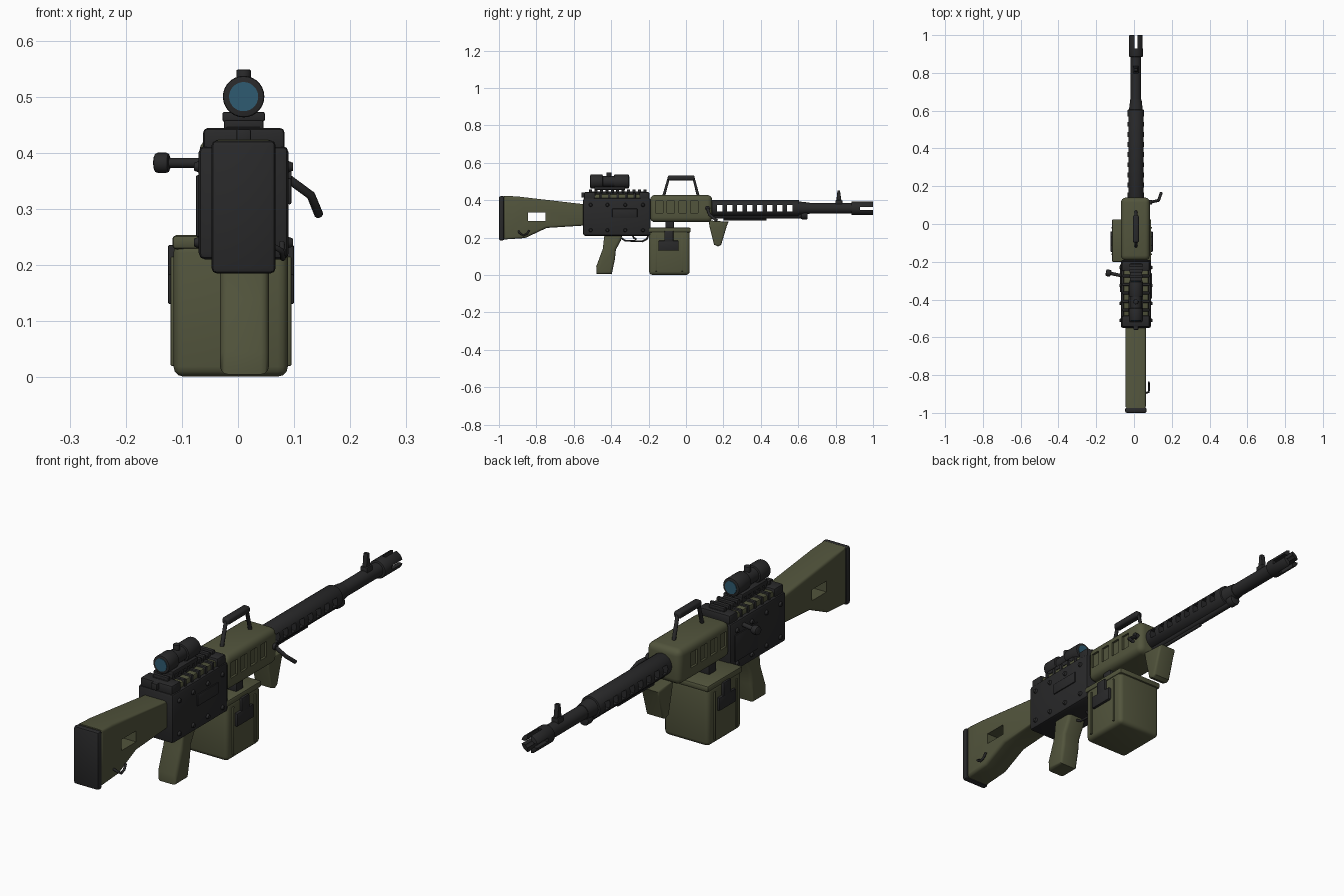
import bpy, bmesh, math
from mathutils import Vector

if "Cube" in bpy.data.objects:
    bpy.data.objects.remove(bpy.data.objects["Cube"])

CX = 0.01        # centre line of the body
BORE = 0.357     # height of the barrel axis


def material(name, rgb):
    m = bpy.data.materials.new(name)
    m.use_nodes = True
    m.diffuse_color = (*rgb, 1)
    node = m.node_tree.nodes["Principled BSDF"]
    node.inputs["Base Color"].default_value = (*rgb, 1)
    node.inputs["Roughness"].default_value = 0.7
    return m


GREEN = material("olive green", (0.085, 0.09, 0.046))
BLACK = material("gunmetal black", (0.022, 0.022, 0.023))
GLASS = material("lens blue", (0.028, 0.105, 0.165))


def finish(name, bm, mat, bevel=0, segments=2):
    if bevel:
        edges = [e for e in bm.edges if e.calc_face_angle(0) > 0.6]
        bmesh.ops.bevel(bm, geom=edges, offset=bevel, segments=segments,
                        profile=0.5, affect='EDGES', clamp_overlap=True)
    bmesh.ops.recalc_face_normals(bm, faces=bm.faces)
    me = bpy.data.meshes.new(name)
    bm.to_mesh(me)
    bm.free()
    me.materials.append(mat)
    me.shade_smooth()
    me.set_sharp_from_angle(angle=math.radians(35))
    ob = bpy.data.objects.new(name, me)
    bpy.context.collection.objects.link(ob)
    return ob


def box(name, x, y, z, mat, bevel=0.004, segments=2):
    """Box from (low, high) ranges."""
    bm = bmesh.new()
    bmesh.ops.create_cube(bm, size=1)
    for v in bm.verts:
        v.co = [(lo + hi) / 2 + c * (hi - lo) for c, (lo, hi) in zip(v.co, (x, y, z))]
    return finish(name, bm, mat, bevel, segments)


def slab(name, profile, x, mat, bevel):
    """Side profile in (y, z) extruded across x."""
    bm = bmesh.new()
    face = bm.faces.new([bm.verts.new((x[0], *p)) for p in profile])
    out = bmesh.ops.extrude_face_region(bm, geom=[face])["geom"]
    for v in out:
        if isinstance(v, bmesh.types.BMVert):
            v.co.x = x[1]
    return finish(name, bm, mat, bevel, 3)


def rod(name, a, b, r, mat, r2=None, sides=20, bevel=0):
    """Cylinder or cone between two points."""
    a, b = Vector(a), Vector(b)
    bm = bmesh.new()
    bmesh.ops.create_cone(bm, cap_ends=True, segments=sides, radius1=r,
                          radius2=r if r2 is None else r2, depth=(b - a).length)
    bm.transform((b - a).to_track_quat('Z', 'Y').to_matrix().to_4x4())
    bmesh.ops.translate(bm, verts=bm.verts, vec=(a + b) / 2)
    return finish(name, bm, mat, bevel)


def barrel_part(name, y0, y1, r, mat=BLACK, z=BORE, x=CX, **kw):
    return rod(name, (x, y0, z), (x, y1, z), r, mat, **kw)


def pipe(name, points, r, mat):
    cu = bpy.data.curves.new(name, 'CURVE')
    cu.dimensions = '3D'
    cu.bevel_depth, cu.bevel_resolution = r, 3
    cu.use_fill_caps = True
    sp = cu.splines.new('POLY')
    sp.points.add(len(points) - 1)
    for p, co in zip(sp.points, points):
        p.co = (*co, 1)
    cu.materials.append(mat)
    ob = bpy.data.objects.new(name, cu)
    bpy.context.collection.objects.link(ob)
    return ob


def cut(target, cutters):
    """Subtract the cutters, then remove them."""
    for c in cutters:
        mod = target.modifiers.new("cut", 'BOOLEAN')
        mod.operation, mod.solver, mod.object = 'DIFFERENCE', 'EXACT', c
    bpy.context.view_layer.update()
    dg = bpy.context.evaluated_depsgraph_get()
    me = bpy.data.meshes.new_from_object(target.evaluated_get(dg))
    target.modifiers.clear()
    target.data = me
    me.set_sharp_from_angle(angle=math.radians(35))
    for c in cutters:
        bpy.data.objects.remove(c)


# Shoulder stock with a window, butt plate and sling hook
stock = slab("stock", [(-0.975, 0.19), (-0.86, 0.198), (-0.745, 0.252), (-0.54, 0.265),
                       (-0.54, 0.378), (-0.9, 0.42), (-0.975, 0.424)],
             (-0.045, 0.063), GREEN, 0.012)
cut(stock, [box("window", (-0.2, 0.2), (-0.845, -0.75), (0.29, 0.335), GREEN, 0)])
box("butt_plate", (-0.047, 0.067), (-1, -0.972), (0.185, 0.422), BLACK, 0.009)
pipe("sling_hook", [(0.06, -0.895, 0.235), (0.078, -0.89, 0.225), (0.08, -0.87, 0.212),
                    (0.08, -0.85, 0.22), (0.078, -0.838, 0.24)], 0.005, BLACK)

# Receiver with side plates and rivets
box("receiver", (-0.07, 0.09), (-0.55, -0.19), (0.21, 0.412), BLACK, 0.011)
box("left_plate", (0.088, 0.095), (-0.395, -0.26), (0.308, 0.355), BLACK, 0.003)
box("right_plate", (-0.075, -0.068), (-0.36, -0.215), (0.25, 0.36), BLACK, 0.003)
for side, face in ((1, 0.088), (-1, -0.068)):
    for z in (0.375, 0.24):
        for y in (-0.51, -0.42, -0.325, -0.23):
            rod("rivet", (face, y, z), (face + side * 0.01, y, z), 0.011, BLACK,
                r2=0.007, sides=12)
rod("charging_rod", (-0.06, -0.275, 0.382), (-0.13, -0.26, 0.382), 0.009, BLACK)
rod("charging_knob", (-0.122, -0.262, 0.382), (-0.149, -0.257, 0.382), 0.018, BLACK, bevel=0.006)

# Ribbed top cover with rail
box("cover_panels", (-0.056, 0.076), (-0.5, -0.23), (0.4, 0.433), GREEN, 0.008)
box("cover_rear", (-0.062, 0.083), (-0.545, -0.485), (0.4, 0.444), BLACK, 0.008)
box("cover_front", (-0.062, 0.083), (-0.25, -0.195), (0.4, 0.444), BLACK, 0.008)
for i in range(5):
    y = -0.455 + i * 0.045
    box("cover_rib", (-0.061, 0.082), (y - 0.007, y + 0.007), (0.4, 0.44), BLACK, 0.004)
box("rail", (-0.022, 0.042), (-0.52, -0.21), (0.42, 0.446), BLACK, 0.003)
for i in range(11):
    y = -0.51 + i * 0.029
    box("rail_tooth", (-0.025, 0.045), (y - 0.008, y + 0.008), (0.44, 0.458), BLACK, 0.003)
box("rear_sight", (-0.003, 0.023), (-0.56, -0.535), (0.415, 0.442), BLACK, 0.003)

# Optic
box("optic_mount", (-0.028, 0.048), (-0.49, -0.325), (0.455, 0.473), BLACK, 0.004)
barrel_part("optic_body", -0.48, -0.33, 0.029, z=0.5)
barrel_part("optic_eyepiece", -0.512, -0.445, 0.037, z=0.5, sides=28, bevel=0.004)
barrel_part("optic_objective", -0.385, -0.305, 0.037, z=0.5, sides=28, bevel=0.004)
for y in (-0.512, -0.305):
    barrel_part("optic_lens", y - 0.002, y + 0.002, 0.026, GLASS, z=0.5, sides=28)
rod("optic_knob", (CX, -0.412, 0.52), (CX, -0.412, 0.548), 0.013, BLACK, bevel=0.002)

# Handguard with recessed vents
guard = box("handguard", (-0.069, 0.084), (-0.192, 0.14), (0.283, 0.428), GREEN, 0.026, 4)
vents = []
for i in range(4):
    y = -0.144 + i * 0.063
    for x in ((0.075, 0.1), (-0.09, -0.06)):
        vents.append(box("vent", x, (y - 0.02, y + 0.02), (0.333, 0.396), GREEN, 0))
cut(guard, vents)

# Carry handle
pipe("carry_handle", [(CX, -0.12, 0.42), (CX, -0.092, 0.52), (CX, 0.04, 0.52),
                      (CX, 0.066, 0.42)], 0.008, BLACK)
box("carry_grip", (-0.006, 0.026), (-0.098, 0.046), (0.506, 0.533), BLACK, 0.009, 3)

# Perforated shroud, barrel and slotted muzzle
shroud = barrel_part("barrel_shroud", 0.12, 0.605, 0.044, sides=28, bevel=0.003)
cut(shroud, [box("hole", (-0.2, 0.2), (y - 0.014, y + 0.014), (BORE - 0.017, BORE + 0.017), BLACK, 0)
             for y in [0.18 + i * 0.0535 for i in range(8)]])
barrel_part("shroud_collar", 0.6, 0.66, 0.037, r2=0.03)
barrel_part("barrel", 0.6, 0.9, 0.028, sides=24)
muzzle = barrel_part("muzzle", 0.885, 1.0, 0.037, sides=28, bevel=0.003)
cut(muzzle, [barrel_part("bore", 0.91, 1.1, 0.02),
             box("slot_across", (-0.2, 0.2), (0.93, 1.1), (BORE - 0.008, BORE + 0.008), BLACK, 0),
             box("slot_upright", (CX - 0.008, CX + 0.008), (0.93, 1.1), (0.2, 0.5), BLACK, 0)])
box("front_sight_base", (-0.006, 0.026), (0.798, 0.836), (0.375, 0.4), BLACK, 0.004)
slab("front_sight", [(0.803, 0.39), (0.832, 0.39), (0.823, 0.452), (0.81, 0.452)],
     (0, 0.02), BLACK, 0.003)

# Gas tube under the barrel
barrel_part("gas_tube", 0.13, 0.63, 0.014, z=0.316, sides=16)
barrel_part("gas_rod", 0.2, 0.43, 0.007, z=0.3, sides=12)
barrel_part("gas_block", 0.615, 0.65, 0.023, z=0.321, bevel=0.005)

# Bent side lever
rod("lever_hub", (0.07, 0.115, 0.357), (0.095, 0.115, 0.357), 0.013, BLACK)
pipe("side_lever", [(0.085, 0.115, 0.357), (0.13, 0.125, 0.324), (0.144, 0.165, 0.29)],
     0.008, BLACK)

# Fore grip, pistol grip and trigger
slab("fore_grip", [(0.12, 0.292), (0.227, 0.285), (0.218, 0.262), (0.188, 0.162),
                   (0.172, 0.153), (0.15, 0.162), (0.128, 0.25)], (-0.03, 0.05), GREEN, 0.009)
slab("pistol_grip", [(-0.435, 0.225), (-0.338, 0.225), (-0.348, 0.185), (-0.375, 0.135),
                     (-0.38, 0.085), (-0.397, 0.005), (-0.478, 0.005), (-0.48, 0.045),
                     (-0.445, 0.14)], (-0.032, 0.055), GREEN, 0.014)
pipe("trigger_guard", [(CX, -0.35, 0.2), (CX, -0.325, 0.184), (CX, -0.235, 0.18),
                       (CX, -0.21, 0.192), (CX, -0.2, 0.215)], 0.005, BLACK)
pipe("trigger", [(CX, -0.285, 0.215), (CX, -0.28, 0.2), (CX, -0.265, 0.19)], 0.005, BLACK)

# Ammunition box with lid, ribs, latches and feed neck
box("ammo_box", (-0.115, 0.089), (-0.197, 0.02), (0.001, 0.24), GREEN, 0.018, 3)
box("ammo_lid", (-0.117, 0.091), (-0.2, 0.025), (0.228, 0.253), GREEN, 0.007)
box("feed_neck", (-0.06, 0.07), (-0.11, -0.065), (0.245, 0.295), BLACK, 0.004)
for inner, outer in ((0.08, 0.1), (-0.125, -0.105)):
    box("latch_plate", (inner, outer), (-0.147, -0.04), (0.13, 0.184), BLACK, 0.004)
    box("latch_strap", (inner, outer), (-0.115, -0.067), (0.175, 0.236), BLACK, 0.004)
    for y in (-0.16, -0.02):
        box("box_rib", (inner + 0.005, outer - 0.005), (y - 0.005, y + 0.005),
            (0.02, 0.215), GREEN, 0.002)
